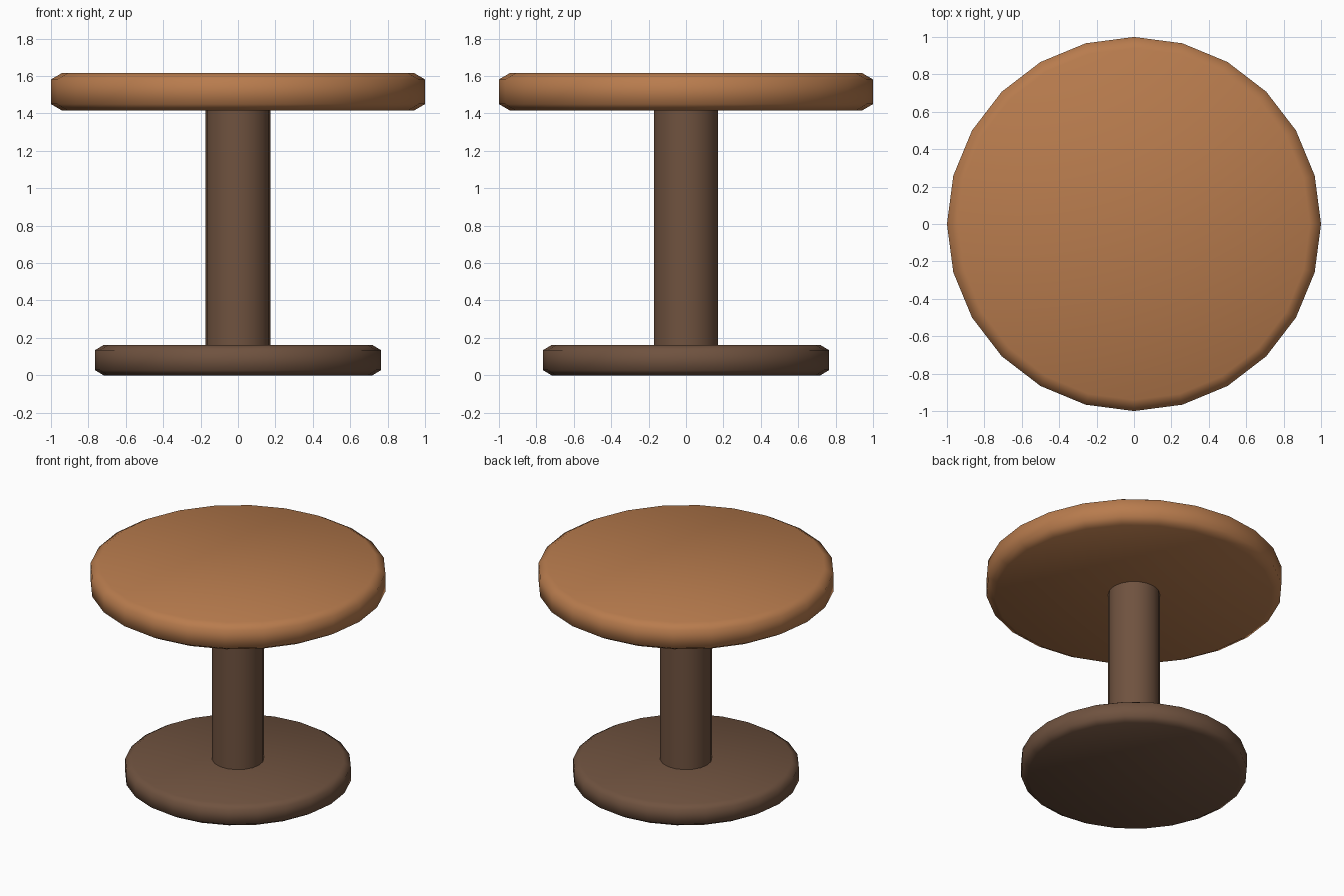
import bpy, bmesh, math
from mathutils import Matrix

if "Cube" in bpy.data.objects:
    bpy.data.objects.remove(bpy.data.objects["Cube"])


def material(name, color):
    mat = bpy.data.materials.new(name)
    mat.diffuse_color = (*color, 1)
    mat.use_nodes = True
    mat.node_tree.nodes["Principled BSDF"].inputs["Base Color"].default_value = mat.diffuse_color
    return mat


def turned(name, profile, sides, mat, sharp_angle):
    """Capped solid of revolution from (radius, z) rings, bottom to top."""
    bm = bmesh.new()
    rings = []
    for r, z in profile:
        rings.append([bm.verts.new((r * math.cos(2 * math.pi * i / sides),
                                    r * math.sin(2 * math.pi * i / sides), z))
                      for i in range(sides)])
    for low, high in zip(rings, rings[1:]):
        for i in range(sides):
            j = (i + 1) % sides
            bm.faces.new((low[i], low[j], high[j], high[i]))
    bm.faces.new(rings[0][::-1])
    bm.faces.new(rings[-1])
    mesh = bpy.data.meshes.new(name)
    bm.to_mesh(mesh)
    bm.free()
    mesh.materials.append(mat)
    obj = bpy.data.objects.new(name, mesh)
    bpy.context.collection.objects.link(obj)
    bpy.ops.object.select_all(action='DESELECT')
    obj.select_set(True)
    bpy.context.view_layer.objects.active = obj
    bpy.ops.object.shade_smooth_by_angle(angle=math.radians(sharp_angle))
    return obj


def disc(name, radius, z0, z1, inset, drop, mat):
    """24-sided disc with chamfered rims."""
    return turned(name, [(radius - inset, z0), (radius, z0 + drop),
                         (radius, z1 - drop), (radius - inset, z1)], 24, mat, 70)


light_wood = material("light_wood", (0.48, 0.20, 0.075))
dark_wood = material("dark_wood", (0.16, 0.085, 0.05))

# Round top, pedestal column and round foot
disc("table_top", 1.0, 1.415, 1.617, 0.06, 0.035, light_wood)
turned("column", [(0.175, 0.13), (0.175, 1.44)], 18, dark_wood, 40)
disc("foot", 0.765, 0.0, 0.162, 0.046, 0.028, dark_wood)
